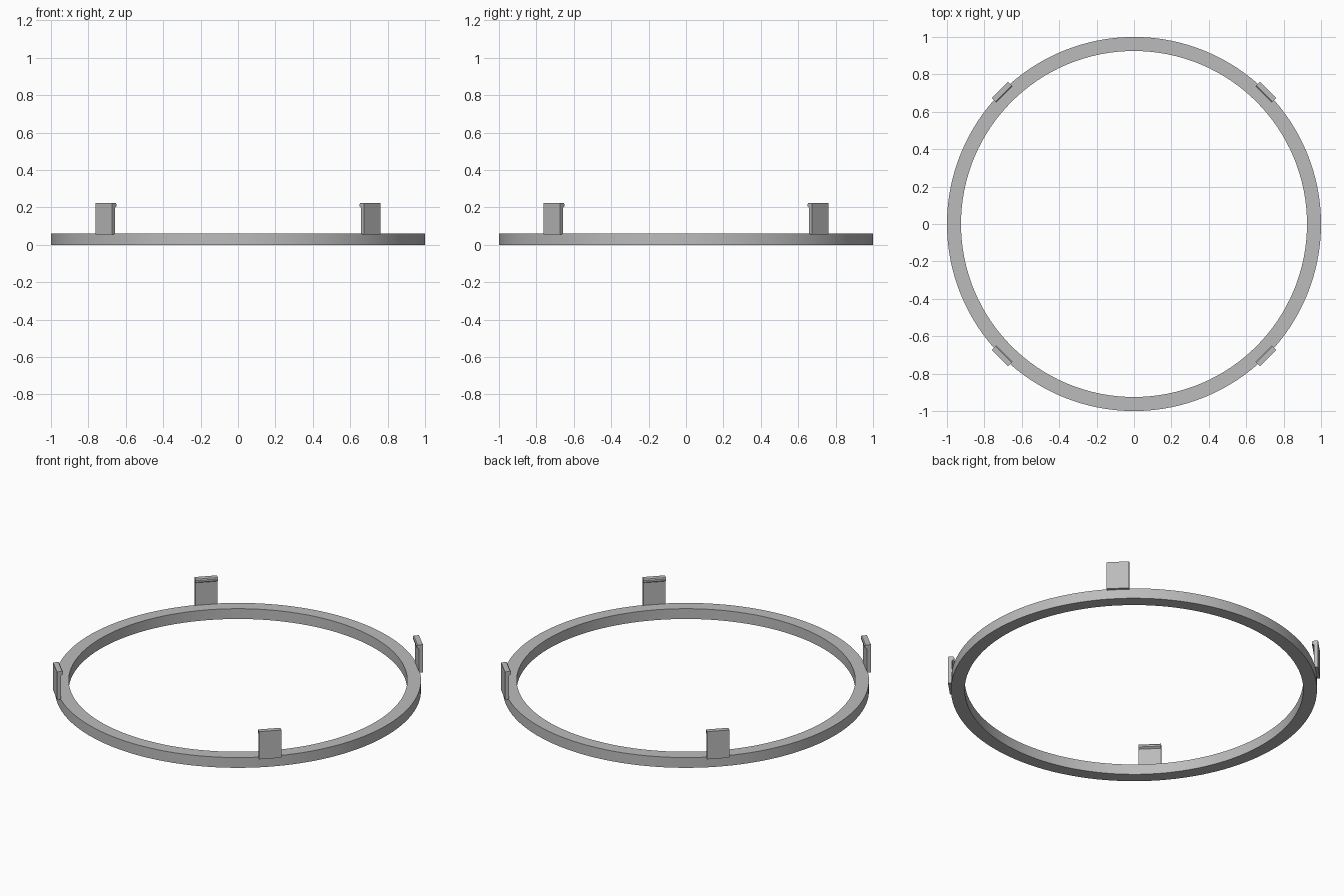
import bpy
import bmesh
import math
from mathutils import Matrix, Vector

cube = bpy.data.objects.get("Cube")
if cube:
    bpy.data.objects.remove(cube, do_unlink=True)

grey = bpy.data.materials.new("light grey")
grey.use_nodes = True
colour = (0.5, 0.5, 0.5, 1)
grey.diffuse_color = colour
grey.node_tree.nodes["Principled BSDF"].inputs["Base Color"].default_value = colour


def finish(name, bm):
    bmesh.ops.recalc_face_normals(bm, faces=bm.faces)
    mesh = bpy.data.meshes.new(name)
    bm.to_mesh(mesh)
    bm.free()
    mesh.materials.append(grey)
    obj = bpy.data.objects.new(name, mesh)
    bpy.context.collection.objects.link(obj)
    bpy.ops.object.select_all(action="DESELECT")
    obj.select_set(True)
    bpy.context.view_layer.objects.active = obj
    bpy.ops.object.shade_smooth_by_angle(angle=math.radians(30))
    return obj


# Flat ring: a rectangular section spun about the z axis
bm = bmesh.new()
section = [(0.925, 0), (1, 0), (1, 0.062), (0.925, 0.062)]
verts = [bm.verts.new((r, 0, z)) for r, z in section]
edges = [bm.edges.new((verts[i - 1], verts[i])) for i in range(4)]
bmesh.ops.spin(bm, geom=verts + edges, cent=(0, 0, 0), axis=(0, 0, 1),
               angle=math.tau, steps=128, use_merge=True)
bmesh.ops.remove_doubles(bm, verts=bm.verts, dist=0.0001)
finish("base_ring", bm)

# Four upright clips with a small chamfered lip facing the centre
clip_profile = [(1.015, 0.056), (1.015, 0.223), (0.986, 0.223), (0.981, 0.217),
                (0.981, 0.206), (0.993, 0.198), (0.993, 0.056)]
half_width = 0.062
clip_names = ["back_left_clip", "back_right_clip", "front_right_clip", "front_left_clip"]
for i, name in enumerate(clip_names):
    bm = bmesh.new()
    face = bm.faces.new([bm.verts.new((r, -half_width, z)) for r, z in clip_profile])
    side = bmesh.ops.extrude_face_region(bm, geom=[face])
    moved = [g for g in side["geom"] if isinstance(g, bmesh.types.BMVert)]
    bmesh.ops.translate(bm, verts=moved, vec=Vector((0, 2 * half_width, 0)))
    # extruding keeps the first face, so the solid is closed
    bm.transform(Matrix.Rotation(math.pi / 4 + i * math.pi / 2, 4, "Z"))
    finish(name, bm)
